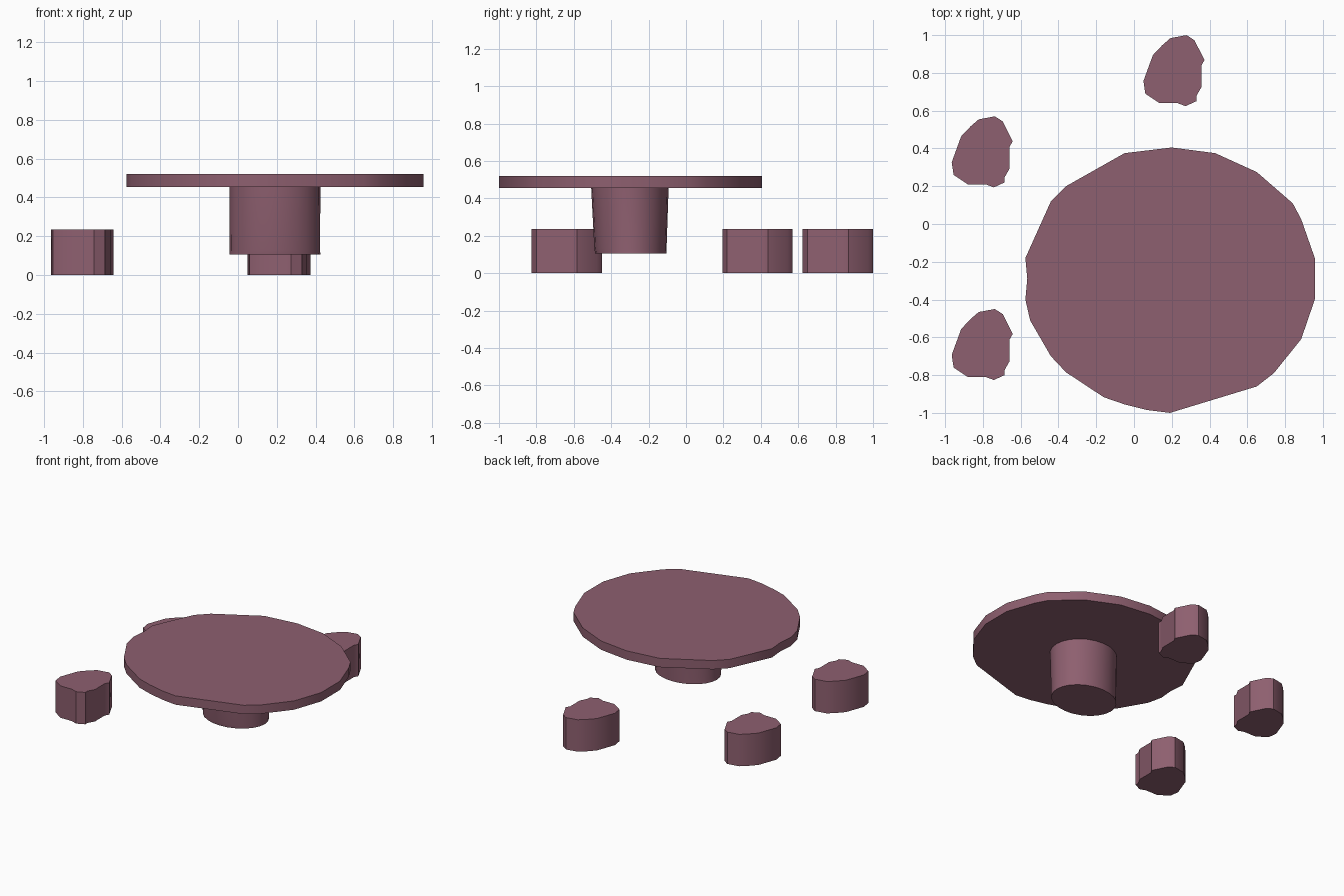
import bpy, bmesh, math

if "Cube" in bpy.data.objects:
    bpy.data.objects.remove(bpy.data.objects["Cube"])

mat = bpy.data.materials.new("plum")
mat.diffuse_color = (0.27, 0.115, 0.16, 1)
mat.use_nodes = True
mat.node_tree.nodes["Principled BSDF"].inputs["Base Color"].default_value = mat.diffuse_color


def slab(name, rings, loc=(0, 0, 0)):
    """Solid from stacked outlines: rings = [(z, [(x, y), ...]), ...]."""
    bm = bmesh.new()
    loops = [[bm.verts.new((x, y, z)) for x, y in pts] for z, pts in rings]
    n = len(loops[0])
    for a, b in zip(loops, loops[1:]):
        for i in range(n):
            j = (i + 1) % n
            bm.faces.new((a[i], a[j], b[j], b[i]))
    bm.faces.new(loops[0])
    bm.faces.new(loops[-1])
    bmesh.ops.recalc_face_normals(bm, faces=bm.faces)
    me = bpy.data.meshes.new(name)
    bm.to_mesh(me)
    bm.free()
    me.materials.append(mat)
    ob = bpy.data.objects.new(name, me)
    ob.location = loc
    bpy.context.collection.objects.link(ob)
    bpy.ops.object.select_all(action='DESELECT')
    ob.select_set(True)
    bpy.context.view_layer.objects.active = ob
    bpy.ops.object.shade_smooth_by_angle(angle=math.radians(35))
    return ob


def ellipse(cx, cy, rx, ry, n=24):
    return [(cx + rx * math.cos(math.tau * i / n),
             cy + ry * math.sin(math.tau * i / n)) for i in range(n)]


# Rough-cut round table top
top = [(.2, .405), (.43, .375), (.65, .275), (.84, .11), (.885, .026),
       (.957, -.18), (.957, -.40), (.885, -.61), (.74, -.79), (.65, -.86),
       (.19, -1), (.07, -.985), (-.05, -.955), (-.16, -.917), (-.36, -.785),
       (-.44, -.70), (-.55, -.51), (-.575, -.40), (-.565, -.29), (-.575, -.18),
       (-.44, .12), (-.36, .20), (-.05, .375)]
slab("table_top", [(.455, top), (.52, top)])

# Pedestal under the top, slightly narrower at its foot
slab("pedestal", [(.105, ellipse(.19, -.295, .235, .19)),
                  (.13, ellipse(.19, -.297, .233, .193)),
                  (.457, ellipse(.19, -.3, .235, .207))])

# Three matching stump stools
stump = [(-.162, -.053), (-.112, .084), (-.062, .137), (-.019, .174),
         (.066, .19), (.108, .163), (.161, .058), (.145, .03), (.145, -.085),
         (.118, -.133), (.118, -.16), (.061, -.186), (.018, -.17),
         (-.077, -.17), (-.152, -.12)]
for name, x, y in (("stool_back", .212, .81), ("stool_left_back", -.803, .38),
                   ("stool_left_front", -.803, -.64)):
    slab(name, [(0, stump), (.235, stump)], (x, y, 0))
